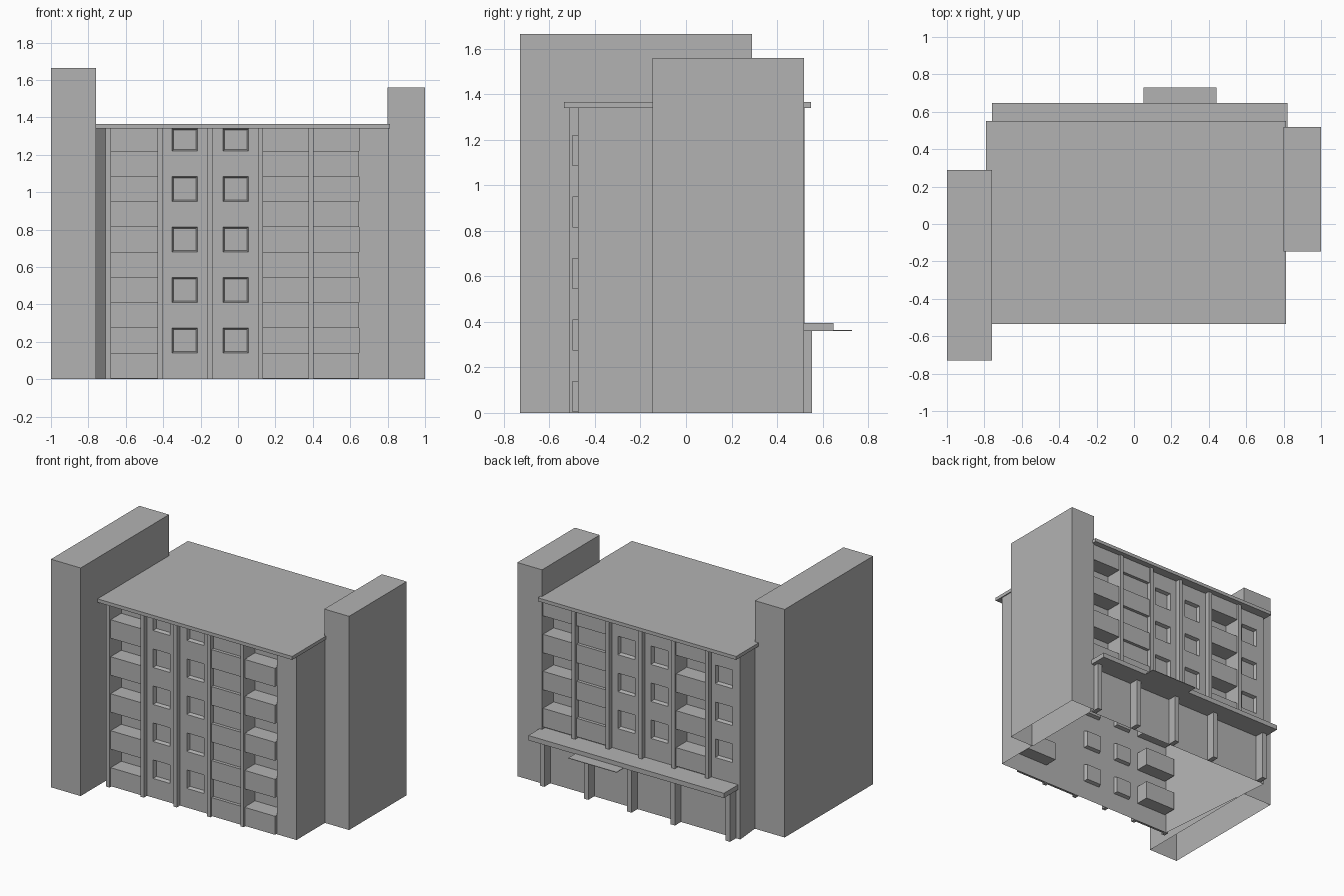
import bpy, bmesh
from mathutils import Vector

cube = bpy.data.objects.get("Cube")
if cube:
    bpy.data.objects.remove(cube)

GREY = (0.45, 0.45, 0.45, 1)
mat = bpy.data.materials.new("concrete_grey")
mat.use_nodes = True
mat.diffuse_color = GREY
mat.node_tree.nodes["Principled BSDF"].inputs["Base Color"].default_value = GREY

FRONT, BACK, RIGHT = -0.475, 0.484, 0.805
EAVES, FLOOR, GAP = 1.34, 0.27, 0.135
LEVELS = [0.14 + FLOOR * k for k in range(5)]


def finish(name, bm):
    mesh = bpy.data.meshes.new(name)
    bm.to_mesh(mesh)
    bm.free()
    mesh.materials.append(mat)
    obj = bpy.data.objects.new(name, mesh)
    bpy.context.collection.objects.link(obj)


def add_face(bm, points, toward):
    """Adds a face whose normal looks toward a point."""
    f = bm.faces.new([bm.verts.new(p) for p in points])
    f.normal_update()
    if f.normal.dot(Vector(toward) - f.calc_center_median()) < 0:
        f.normal_flip()


def box(name, x, y, z, open_bottom=False):
    bm = bmesh.new()
    bmesh.ops.create_cube(bm, size=1)
    for v in bm.verts:
        v.co = [r[0] if c < 0 else r[1] for c, r in zip(v.co, (x, y, z))]
    if open_bottom:
        bm.normal_update()
        low = [f for f in bm.faces if f.normal.z < -0.9]
        bmesh.ops.delete(bm, geom=low, context='FACES')
    finish(name, bm)


def facade(name, y, out, x_range, bays, openings):
    """Thin wall with pockets; bays are (x0, x1, depth, taper)."""
    bm = bmesh.new()

    def rect(x0, x1, z0, z1, yy):
        return [(x0, yy, z0), (x1, yy, z0), (x1, yy, z1), (x0, yy, z1)]

    def flat(x0, x1, z0, z1, yy=y):
        add_face(bm, rect(x0, x1, z0, z1, yy), ((x0 + x1) / 2, yy + out, (z0 + z1) / 2))

    x = x_range[0]
    for x0, x1, depth, taper in sorted(bays):
        flat(x, x0, 0, EAVES)
        z = 0
        for z0, z1 in openings:
            flat(x0, x1, z, z0)
            yi = y - out * depth
            outer = rect(x0, x1, z0, z1, y)
            inner = rect(x0 + taper, x1 - taper, z0 + taper, z1 - taper, yi)
            centre = ((x0 + x1) / 2, y, (z0 + z1) / 2)
            for i in range(4):
                j = (i + 1) % 4
                add_face(bm, [outer[i], outer[j], inner[j], inner[i]], centre)
            add_face(bm, inner, centre)
            z = z1
        if z < EAVES - 0.001:
            flat(x0, x1, z, EAVES)
        x = x1
    flat(x, x_range[1], 0, EAVES)
    finish(name, bm)


def parapets(name, bays, y, heights):
    for x in bays:
        for z in heights:
            box(name, x, y, z)


def window(x):
    return (x - 0.068, x + 0.068, 0.025, 0.008)


def balcony(x):
    return (x[0], x[1], 0.1, 0)


# Front: three balcony bays (one shallow) and two window columns
front_bays = [(-0.68, -0.43), (0.134, 0.38), (0.40, 0.647)]
front_open = [(z, min(z + GAP, EAVES)) for z in LEVELS]
facade("front_wall", FRONT, -1, (-0.69, RIGHT),
       [balcony(front_bays[0]), balcony(front_bays[2]), window(-0.284), window(-0.012)],
       front_open)
parapets("front_parapet", front_bays, (-0.498, FRONT),
         [(max(z - GAP, 0), z) for z in LEVELS])
for x in (-0.694, -0.417, -0.15, 0.12, 0.39):
    box("front_pillar", (x - 0.014, x + 0.014), (-0.511, FRONT), (0, EAVES))

# Back: upper floors are staggered by half a storey
back_bays = [(-0.515, -0.275), (0.285, 0.53), (0.56, 0.80)]
back_open = [(z - GAP, z) for z in LEVELS[2:]]
facade("back_wall", BACK, 1, (-0.777, RIGHT),
       [balcony(back_bays[0]), balcony(back_bays[2]),
        window(-0.645), window(-0.125), window(0.143)], back_open)
parapets("back_parapet", back_bays, (BACK, 0.507),
         [(z, min(z + GAP, EAVES)) for z in LEVELS[1:]])
for x in (-0.53, -0.26, 0.007, 0.271, 0.545):
    box("back_pillar", (x - 0.014, x + 0.014), (BACK, 0.52), (0.395, EAVES))

# Side walls, the one beside the tall tower being skewed
for name, a, b, look in (("skewed_side_wall", (-0.69, FRONT), (-0.777, BACK), -9),
                         ("side_wall", (RIGHT, FRONT), (RIGHT, BACK), 9)):
    bm = bmesh.new()
    add_face(bm, [(*a, 0), (*b, 0), (*b, EAVES), (*a, EAVES)], (look, 0, 0.6))
    finish(name, bm)

# Roof slab and flanking towers
box("roof", (-0.79, 0.812), (-0.535, 0.55), (EAVES, 1.365))
box("tall_tower", (-1, -0.76), (-0.73, 0.29), (0, 1.665), True)
box("short_tower", (0.80, 1), (-0.147, 0.518), (0, 1.56), True)

# Rear canopy on posts with a thin entrance awning
box("canopy", (-0.76, 0.82), (BACK, 0.648), (0.36, 0.395))
box("entrance_awning", (0.05, 0.44), (0.648, 0.73), (0.36, 0.364))
for x in (-0.725, -0.28, 0.07, 0.42, 0.775):
    box("canopy_post", (x - 0.018, x + 0.018), (BACK, 0.553), (0, 0.36))
